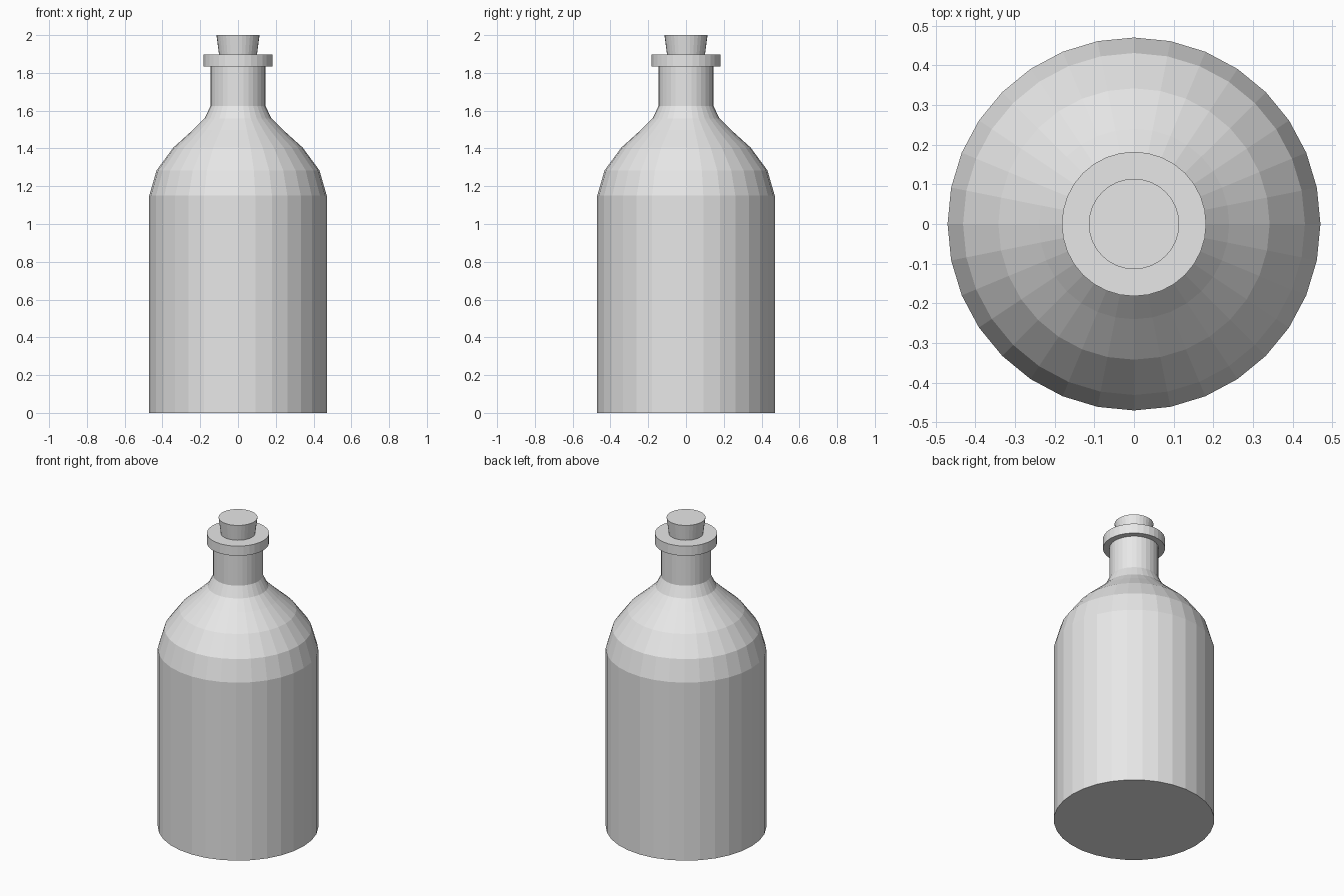
import bpy
import math

cube = bpy.data.objects.get("Cube")
if cube:
    bpy.data.objects.remove(cube, do_unlink=True)

SIDES = 32

grey = bpy.data.materials.new("plain_grey")
grey.use_nodes = True
grey.diffuse_color = (0.8, 0.8, 0.8, 1)
grey.node_tree.nodes["Principled BSDF"].inputs["Base Color"].default_value = (0.8, 0.8, 0.8, 1)


def lathe(name, profile):
    """Turn a (radius, height) profile around z, closed by flat caps."""
    verts = []
    for r, z in profile:
        for i in range(SIDES):
            a = math.tau * i / SIDES
            verts.append((r * math.cos(a), r * math.sin(a), z))
    faces = []
    for k in range(len(profile) - 1):
        low, high = k * SIDES, (k + 1) * SIDES
        for i in range(SIDES):
            j = (i + 1) % SIDES
            faces.append((low + i, low + j, high + j, high + i))
    last = (len(profile) - 1) * SIDES
    faces.append(tuple(reversed(range(SIDES))))
    faces.append(tuple(range(last, last + SIDES)))
    mesh = bpy.data.meshes.new(name)
    mesh.from_pydata(verts, [], faces)
    mesh.materials.append(grey)
    obj = bpy.data.objects.new(name, mesh)
    bpy.context.collection.objects.link(obj)
    return obj


# Body, rounded shoulder, neck and lip
lathe("bottle", [
    (0.47, 0), (0.47, 1.15), (0.431, 1.284), (0.342, 1.405),
    (0.24, 1.497), (0.178, 1.558), (0.145, 1.625),
    (0.145, 1.835), (0.182, 1.835), (0.182, 1.898),
])

# Tapered stopper, sunk slightly into the lip
lathe("stopper", [(0.097, 1.87), (0.114, 2.0)])
